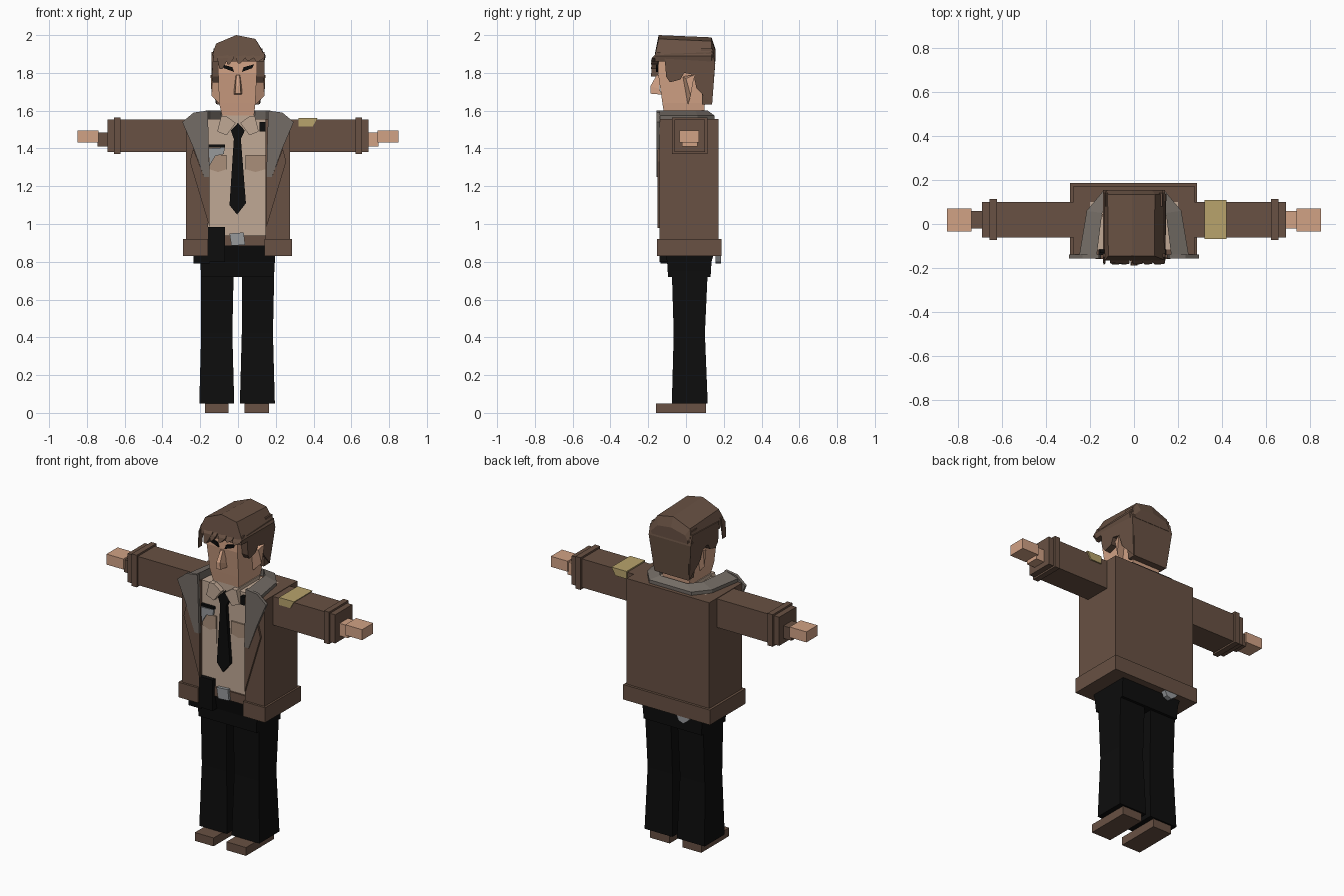
import bpy, bmesh
from mathutils import Vector


def material(name, rgb):
    m = bpy.data.materials.new(name)
    m.diffuse_color = (*rgb, 1)
    return m


BROWN = material("brown_leather", (0.138, 0.082, 0.056))
SKIN = material("skin", (0.64, 0.36, 0.235))
SHIRT = material("tan_shirt", (0.53, 0.395, 0.30))
POCKET = material("dark_tan", (0.40, 0.275, 0.195))
BLACK = material("black_cloth", (0.004, 0.004, 0.004))
GREY = material("grey_fleece", (0.175, 0.152, 0.132))
METAL = material("grey_metal", (0.31, 0.32, 0.33))
YELLOW = material("yellow_patch", (0.48, 0.37, 0.15))


def loft(name, rings, mat):
    """Skin a list of equal-length point rings and cap both ends."""
    bm = bmesh.new()
    vs = [[bm.verts.new(Vector(p)) for p in r] for r in rings]
    n = len(vs[0])
    for a, b in zip(vs, vs[1:]):
        for i in range(n):
            j = (i + 1) % n
            bm.faces.new((a[i], a[j], b[j], b[i]))
    bm.faces.new(vs[0][::-1])
    bm.faces.new(vs[-1])
    bmesh.ops.recalc_face_normals(bm, faces=bm.faces)
    me = bpy.data.meshes.new(name)
    bm.to_mesh(me)
    bm.free()
    me.materials.append(mat)
    ob = bpy.data.objects.new(name, me)
    bpy.context.collection.objects.link(ob)
    return ob


def prism(name, pts, axis, lo, hi, mat):
    """Extrude a 2D outline along the given axis."""
    def place(p, h):
        return {"x": (h, p[0], p[1]), "y": (p[0], h, p[1]), "z": (p[0], p[1], h)}[axis]
    return loft(name, [[place(p, h) for p in pts] for h in (lo, hi)], mat)


def rect(x0, x1, y0, y1, z):
    return [(x0, y0, z), (x1, y0, z), (x1, y1, z), (x0, y1, z)]


def box(name, x0, x1, y0, y1, z0, z1, mat):
    return loft(name, [rect(x0, x1, y0, y1, z0), rect(x0, x1, y0, y1, z1)], mat)


def mirror_x(pts, s):
    return [(s * a, b) for a, b in pts]


SIDES = ((-1, "right"), (1, "left"))

# Shoes and flared trouser legs
for label, x0, x1, sx0, sx1 in (("right", -0.205, -0.02, -0.175, -0.05),
                                ("left", 0.01, 0.195, 0.035, 0.165)):
    box(label + "_shoe", sx0, sx1, -0.16, 0.105, 0, 0.05, BROWN)
    loft(label + "_trouser_leg", [rect(x0, x1, -0.075, 0.115, 0.05),
                                  rect(x0 + .01, x1 - .01, -0.065, 0.1, 0.42),
                                  rect(x0 + .01, x1 - .003, -0.075, 0.115, 0.75)], BLACK)
loft("trouser_hips", [rect(-0.195, 0.19, -0.095, 0.13, 0.72),
                      rect(-0.2, 0.195, -0.1, 0.135, 0.8),
                      rect(-0.21, 0.2, -0.12, 0.16, 0.89)], BLACK)

# Shirt and belt
box("shirt", -0.2, 0.2, -0.115, 0.1, 0.89, 1.555, SHIRT)
box("belt", -0.165, 0.16, -0.125, 0.1, 0.885, 0.94, BROWN)
prism("buckle", [(-.045, .95), (.03, .955), (.038, .89), (-.035, .885)], "y", -0.14, -0.12, METAL)
box("holster", -0.16, -0.07, -0.14, -0.1, 0.8, 0.985, BLACK)
box("holster_side", -0.235, -0.15, -0.135, 0.0, 0.79, 0.87, BLACK)
prism("handcuffs", [(-.16, .84), (-.06, .84), (-.08, .80), (-.11, .79), (-.14, .81)],
      "y", 0.155, 0.185, METAL)


# Open jacket: a U-shaped section raised into a shell, and a wider hem
def u_section(x0, x1, y0, y1, gap0, gap1, inner):
    return [(gap0, y0), (x0, y0), (x0, y1), (x1, y1), (x1, y0), (gap1, y0),
            (gap1, inner), (gap0, inner)]


prism("jacket_body", u_section(-0.275, 0.275, -0.14, 0.172, -0.16, 0.145, 0.06),
      "z", 0.84, 1.555, BROWN)
prism("jacket_hem", u_section(-0.29, 0.287, -0.153, 0.187, -0.16, 0.14, 0.07),
      "z", 0.83, 0.92, BROWN)

# Fleece collar and folded lapels
collar = [(-.17, -.15, -.25, -.15), (-.145, .05, -.215, .06), (-.09, .115, -.14, .15)]
collar += [(-a, b, -c, d) for a, b, c, d in reversed(collar)]
loft("fleece_collar", [[(a, b, 1.6), (c, d, 1.575), (c, d, 1.54), (a, b, 1.54)]
                       for a, b, c, d in collar], GREY)
for s, label in SIDES:
    prism(label + "_fleece_lapel", mirror_x(
        [(.295, 1.54), (.235, 1.59), (.16, 1.6), (.15, 1.25), (.18, 1.25), (.235, 1.4)], s),
        "y", -0.156, -0.138, GREY)
    prism(label + "_leather_lapel", mirror_x(
        [(.255, 1.33), (.237, 1.40), (.18, 1.25), (.15, 1.25), (.15, .98)], s),
        "y", -0.152, -0.138, BROWN)

# Shirt details: pockets, flaps, badge, radio clip
for label, x0, x1 in (("right", -.15, -.06), ("left", .04, .145)):
    box(label + "_pocket", x0, x1, -0.12, -0.114, 1.2, 1.36, SHIRT)
    prism(label + "_pocket_flap", [(x0, 1.365), (x1, 1.365), (x1, 1.29), ((x0 + x1) / 2, 1.275),
                                   (x0, 1.29)], "y", -0.124, -0.116, POCKET)
prism("badge", [(-.155, 1.4), (-.07, 1.405), (-.075, 1.37), (-.12, 1.36), (-.15, 1.31)],
      "y", -0.132, -0.12, METAL)
box("badge_top", -.155, -.07, -0.131, -0.115, 1.405, 1.42, BLACK)
box("radio_clip", .115, .147, -0.14, -0.11, 1.49, 1.54, BLACK)

# Tie and shirt collar
prism("tie", [(0, 1.535), (.036, 1.495), (.015, 1.45), (.042, 1.11), (-.005, 1.05),
              (-.045, 1.1), (-.022, 1.45), (-.038, 1.495)], "y", -0.137, -0.112, BLACK)
for s, label in SIDES:
    prism(label + "_shirt_collar", mirror_x(
        [(.012, 1.535), (.06, 1.47), (.11, 1.49), (.09, 1.57), (.06, 1.57)], s),
        "y", -0.145, -0.11, SHIRT)
box("shirt_collar_band", -.09, .09, -.115, .08, 1.54, 1.575, SHIRT)

# Arms: sleeve, cuff ring, wrist, hand
for s, label in SIDES:
    def arm(part, a, b, y0, y1, z0, z1, mat):
        box(label + "_" + part, min(s * a, s * b), max(s * a, s * b), y0, y1, z0, z1, mat)
    arm("sleeve", .25, .69, -.062, .1, 1.38, 1.552, BROWN)
    arm("cuff", .622, .656, -.073, .113, 1.37, 1.563, BROWN)
    arm("wrist", .68, .745, -.02, .06, 1.41, 1.485, BROWN if s < 0 else SKIN)
    arm("hand", .738, .85, -.035, .07, 1.432, 1.495, SKIN)
prism("sleeve_patch", [(.32, 1.515), (.395, 1.515), (.42, 1.56), (.32, 1.56)],
      "y", -0.068, 0.108, YELLOW)

# Head
box("neck", -.068, .068, -.095, .08, 1.53, 1.63, SKIN)
loft("head", [rect(-.085, .085, -.115, .095, 1.575), rect(-.1, .092, -.125, .1, 1.64),
              rect(-.105, .1, -.148, .1, 1.8), rect(-.105, .1, -.145, .1, 1.92)], SKIN)
loft("nose", [[(-.02, -.13, 1.685), (.02, -.13, 1.685), (.015, -.188, 1.69), (-.015, -.188, 1.69)],
              [(-.02, -.14, 1.715), (.02, -.14, 1.715), (.012, -.188, 1.73), (-.012, -.188, 1.73)],
              [(-.012, -.14, 1.79), (.012, -.14, 1.79), (.008, -.155, 1.79), (-.008, -.155, 1.79)]],
     SKIN)
for s, label in SIDES:
    prism(label + "_eyebrow", mirror_x([(.02, 1.805), (.03, 1.83), (.085, 1.845), (.075, 1.825)], s),
          "y", -.158, -.145, BLACK)
    loft(label + "_ear", [[(s * .09, -.02, 1.78), (s * .09, .04, 1.79), (s * .09, .01, 1.63)],
                          [(s * .135, .0, 1.77), (s * .145, .045, 1.79), (s * .14, .025, 1.68)]],
         SKIN)
    # Side hair with sideburn
    side = [(-.115, 1.9), (-.105, 1.78), (-.085, 1.75), (-.03, 1.765), (-.01, 1.8), (.04, 1.79),
            (.055, 1.72), (.135, 1.635), (.155, 1.85), (.14, 1.91)]
    loft(label + "_side_hair", [[(s * .09, y, z) for y, z in side],
                                [(s * (.14 - .16 * max(0, 1.78 - z)), y, z) for y, z in side]],
         BROWN)

# Hair: top cap, back, ragged fringe
cap = [(-.14, 1.86), (-.138, 1.9), (-.12, 1.955), (-.01, 2.0), (.095, 1.98), (.147, 1.89), (.14, 1.86)]
loft("hair_top", [[(x * .97, -.165 + .02 * (z > 1.9), z) for x, z in cap],
                  [(x, .135, z - .012 * (z > 1.94)) for x, z in cap],
                  [(x * .85, .155, 1.86 + (z - 1.86) * .5) for x, z in cap]], BROWN)
loft("hair_back", [rect(-.112, .112, .085, .138, 1.632), rect(-.13, .13, .08, .155, 1.85),
                   rect(-.13, .13, .08, .14, 1.93)], BROWN)
fringe = [(-.14, 1.78, .01), (-.11, 1.82, .06), (-.065, 1.845, .045),
          (-.01, 1.85, .05), (.04, 1.865, .045), (.085, 1.86, .055)]
for i, (x, tip, w) in enumerate(fringe):
    loft("fringe_lock_%d" % (i + 1),
         [[(x, -.135, 1.91), (x + w, -.135, 1.91), (x + w, -.15, 1.91), (x, -.15, 1.91)],
          [(x, -.14, 1.875), (x + w, -.14, 1.88), (x + w, -.18, 1.88), (x, -.175, 1.875)],
          [(x + w * .2, -.15, tip), (x + w * .45, -.15, tip),
           (x + w * .45, -.185, tip), (x + w * .2, -.185, tip)]], BROWN)
